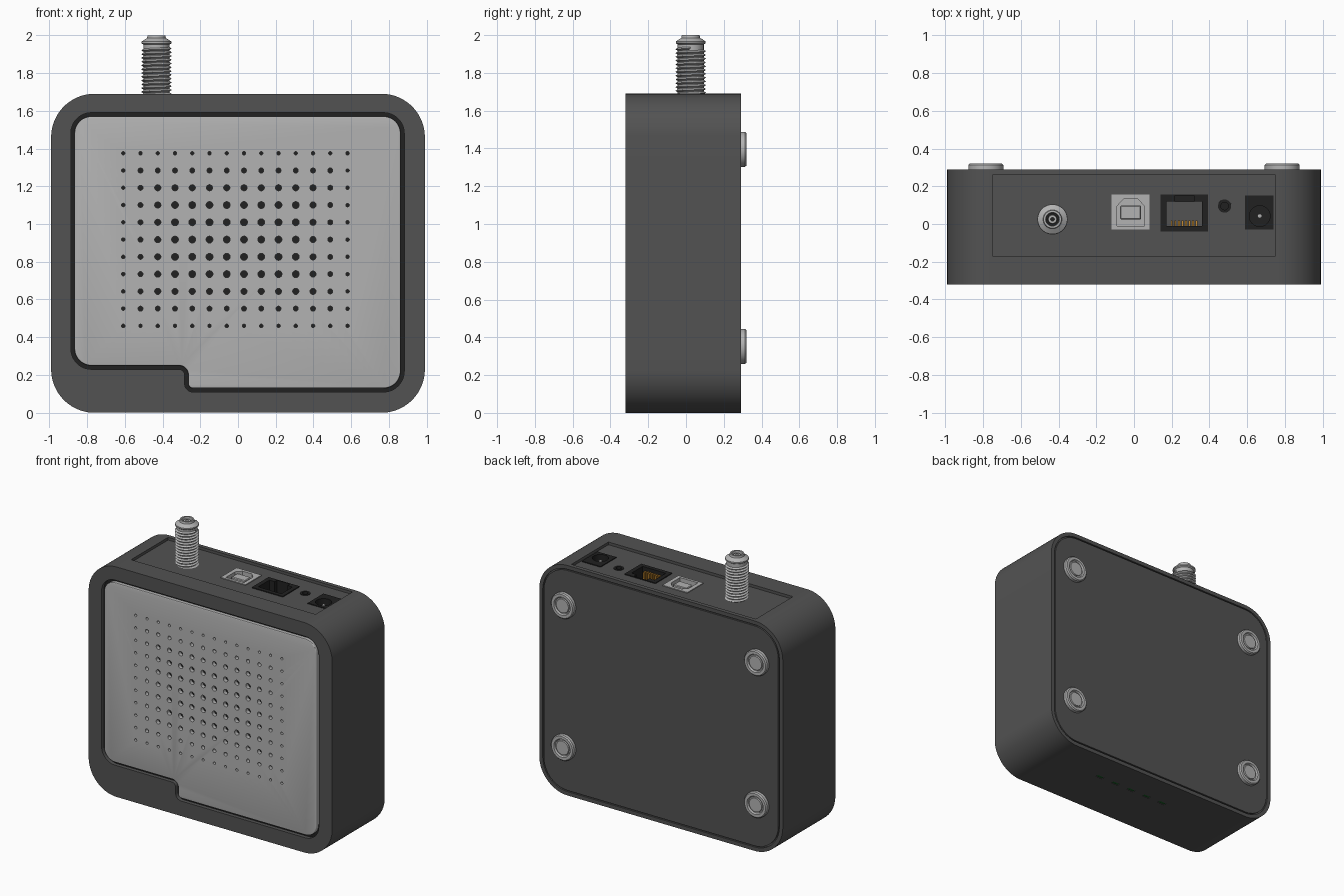
import bpy, bmesh, math
from mathutils import Matrix, Vector

if "Cube" in bpy.data.objects:
    bpy.data.objects.remove(bpy.data.objects["Cube"])


def material(name, r, g, b):
    m = bpy.data.materials.new(name)
    m.diffuse_color = (r, g, b, 1)
    m.use_nodes = True
    m.node_tree.nodes["Principled BSDF"].inputs["Base Color"].default_value = m.diffuse_color
    return m


DARK = material("dark_grey", .085, .085, .085)
BLACK = material("black", .015, .015, .015)
LIGHT = material("light_grey", .45, .45, .45)
GOLD = material("gold", .6, .27, .03)
GREEN = material("green", .01, .12, .02)


def finish(name, bm, mat=None, turn=None):
    bmesh.ops.remove_doubles(bm, verts=bm.verts, dist=1e-5)
    bmesh.ops.recalc_face_normals(bm, faces=bm.faces)
    if turn:
        bm.transform(turn)
    me = bpy.data.meshes.new(name)
    bm.to_mesh(me)
    bm.free()
    ob = bpy.data.objects.new(name, me)
    bpy.context.collection.objects.link(ob)
    if mat:
        me.materials.append(mat)
    return ob


def fillet(corners, seg=12):
    """Round the corners (x, y, radius) of a polygon."""
    out, n = [], len(corners)
    for i, (x, y, r) in enumerate(corners):
        p = Vector((x, y))
        a = (Vector(corners[i - 1][:2]) - p).normalized()
        b = (Vector(corners[(i + 1) % n][:2]) - p).normalized()
        if r <= 0:
            out.append(p)
            continue
        c = p + (a + b) * r  # right-angled corners only
        for k in range(seg + 1):
            t = k / seg * math.pi / 2
            out.append(c - b * r * math.cos(t) - a * r * math.sin(t))
    return out


def rect(x0, x1, y0, y1, r=0, seg=12):
    return fillet([(x0, y0, r), (x1, y0, r), (x1, y1, r), (x0, y1, r)], seg)


def prism(name, outline, lo, hi, mat=None, axis="Z"):
    bm = bmesh.new()
    place = (lambda p, h: (p[0], p[1], h)) if axis == "Z" else (lambda p, h: (p[0], h, p[1]))
    a = [bm.verts.new(place(p, lo)) for p in outline]
    b = [bm.verts.new(place(p, hi)) for p in outline]
    bm.faces.new(a)
    bm.faces.new(b)
    for i in range(len(a)):
        j = (i + 1) % len(a)
        bm.faces.new((a[i], a[j], b[j], b[i]))
    return finish(name, bm, mat)


def lathe(name, profile, loc, mat=None, axis="Z", seg=40):
    """Closed profile (radius, height) turned about an axis."""
    bm = bmesh.new()
    rings = [[bm.verts.new((r * math.cos(2 * math.pi * i / seg), r * math.sin(2 * math.pi * i / seg), h))
              for i in range(seg)] for r, h in profile]
    for k, ring in enumerate(rings):
        nxt = rings[(k + 1) % len(rings)]
        if profile[k][0] == 0 and profile[(k + 1) % len(rings)][0] == 0:
            continue
        for i in range(seg):
            j = (i + 1) % seg
            bm.faces.new((ring[i], ring[j], nxt[j], nxt[i]))
    bmesh.ops.remove_doubles(bm, verts=bm.verts, dist=1e-5)
    turn = Matrix.Translation(loc)
    if axis == "Y":
        turn = turn @ Matrix.Rotation(-math.pi / 2, 4, "X")
    return finish(name, bm, mat, turn)


def apply(ob, mod):
    bpy.context.view_layer.objects.active = ob
    bpy.ops.object.modifier_apply(modifier=mod.name)


def cut(ob, *cutters):
    for c in cutters:
        m = ob.modifiers.new("cut", "BOOLEAN")
        m.operation, m.solver, m.object = "DIFFERENCE", "EXACT", c
        apply(ob, m)
        bpy.data.objects.remove(c)


def bevel(ob, width, seg=3):
    m = ob.modifiers.new("bevel", "BEVEL")
    m.width, m.segments, m.limit_method, m.angle_limit = width, seg, "ANGLE", math.radians(40)
    apply(ob, m)


def case_outline(d):
    return rect(-.99 + d, .99 - d, d, 1.69 - d, .23 - d, 20)


def panel_outline(d):
    l, r, t, b, sx, sz = -.886 + d, .881 - d, 1.59 - d, .11 + d, -.283 + d, .23 + d
    return fillet([(l, t, .11 - d), (r, t, .11 - d), (r, b, .11 - d),
                   (sx, b, .045 - d), (sx, sz, .03 + d), (l, sz, .11 - d)])


# case with front recess, rear recess and connector bay
FLOOR = 1.67
case = prism("case", case_outline(0), -.32, .29, DARK, "Y")
cut(case,
    prism("c", panel_outline(0), -.35, -.275, axis="Y"),
    prism("c", case_outline(.028), .278, .35, axis="Y"),
    prism("c", rect(-.75, .75, -.17, .26), FLOOR, 1.8))
prism("rear_cover", case_outline(.037), .27, .29, DARK, "Y")

# front panel with graded vent holes over a black backing
prism("panel_backing", panel_outline(-.003), -.292, -.27, BLACK, "Y")
panel = prism("front_panel", panel_outline(.02), -.32, -.286, LIGHT, "Y")
bevel(panel, .006)
bm = bmesh.new()
for i in range(14):
    for j in range(11):
        ring = min(i, 13 - i, j, 10 - j)
        rad = (.0095, .0135, .0165, .0185)[min(ring, 3)]
        bmesh.ops.create_cone(
            bm, cap_ends=True, segments=14, radius1=rad, radius2=rad, depth=.1,
            matrix=Matrix.Translation((-.608 + i * .0914, -.3, .46 + j * .0915))
            @ Matrix.Rotation(math.pi / 2, 4, "X"))
cut(panel, finish("c", bm))

# pockets for the ports
USB, LAN, PWR = (-.12, .083, -.03, .155), (.14, .392, -.04, .155), (.588, .74, -.03, .152)
for box in (USB, LAN, PWR):
    cut(case, prism("c", rect(*box), 1.45, 1.75))
cut(case, lathe("c", [(0, 1.55), (.035, 1.55), (.035, 1.75), (0, 1.75)], (.48, .095, 0)))

# square data port
usb = prism("square_port", rect(*USB), 1.45, FLOOR + .006, LIGHT)
d_shape = [(-.09, -.01), (.055, -.01), (.055, .095), (.02, .132), (-.055, .132), (-.09, .095)]
cut(usb, prism("c", d_shape, 1.58, 1.75))
bevel(prism("square_port_tongue", rect(-.073, .038, .025, .097), 1.57, FLOOR, LIGHT), .005, 1)

# network port with gold contacts
lan = prism("network_port", rect(*LAN), 1.45, FLOOR + .006, BLACK)
cut(lan, prism("c", [(.172, -.01), (.36, -.01), (.36, .118), (.32, .118), (.32, .148),
                     (.215, .148), (.215, .118), (.172, .118)], 1.48, 1.75))
prism("network_port_floor", rect(.17, .362, -.012, .12), 1.47, 1.49, DARK)
for k in range(8):
    x = .2 + k * .0188
    prism("network_contact", rect(x - .005, x + .005, -.012, .018), 1.485, 1.65, GOLD)

# reset button
lathe("reset_bezel", [(.02, 1.55), (.035, 1.55), (.035, FLOOR + .004), (.02, FLOOR + .004)],
      (.48, .095, 0), BLACK, seg=24)
lathe("reset_button", [(0, 1.55), (.02, 1.55), (.02, 1.65), (0, 1.65)], (.48, .095, 0), BLACK, seg=24)

# power socket
pwr = prism("power_socket", rect(*PWR), 1.45, FLOOR + .006, BLACK)
cut(pwr, lathe("c", [(0, 1.52), (.055, 1.52), (.055, 1.75), (0, 1.75)], (.666, .042, 0)))
lathe("power_pin", [(0, 1.5), (.012, 1.5), (.012, 1.655), (0, 1.66)], (.666, .042, 0), LIGHT, seg=16)

# coaxial connector: core, helical thread, insulator and collar
CO = (-.432, .025, 0)
lathe("coax_core", [(0, 1.6), (.069, 1.6), (.069, 1.95), (.079, 1.957), (.079, 1.967), (.05, 1.985),
                    (.047, 2), (.036, 2), (.034, 1.965), (0, 1.965)], CO, LIGHT, seg=48)
bm = bmesh.new()
N, PITCH, ROWS = 48, .02, 32
grid = []
for j in range(ROWS):
    r = .066 if j % 2 or j >= ROWS - 2 else .081
    grid.append([bm.verts.new((r * math.cos(2 * math.pi * i / N), r * math.sin(2 * math.pi * i / N),
                               1.63 + (j / 2 + i / N) * PITCH)) for i in range(N)])
for j in range(ROWS - 3):
    for i in range(N - 1):
        bm.faces.new((grid[j][i], grid[j][i + 1], grid[j + 1][i + 1], grid[j + 1][i]))
    bm.faces.new((grid[j][N - 1], grid[j + 2][0], grid[j + 3][0], grid[j + 1][N - 1]))
finish("coax_thread", bm, LIGHT, Matrix.Translation(CO))
lathe("coax_insulator", [(0, 1.96), (.035, 1.96), (.035, 1.975), (0, 1.975)], CO, BLACK)
lathe("coax_collar", [(.01, 1.965), (.025, 1.965), (.022, 1.99), (.01, 1.99)], CO, LIGHT)

# four rear feet with a raised centre button
for x in (-.785, .785):
    for z in (.352, 1.395):
        lathe("foot", [(0, 0), (.093, 0), (.093, .022), (.086, .03), (.066, .03), (.06, .018),
                       (.053, .018), (.05, .026), (0, .026)], (x, .29, z), LIGHT, "Y", 48)

# status lights under the case
for k in range(5):
    x = .36 - k * .14
    cut(case, prism("c", rect(x - .028, x + .028, .05, .074), -.05, .012))
    prism("status_light", rect(x - .028, x + .028, .05, .074), .004, .02, GREEN)

# smooth curved sides, keep hard edges
for ob in bpy.context.scene.objects:
    ob.select_set(True)
bpy.context.view_layer.objects.active = case
bpy.ops.object.shade_smooth_by_angle(angle=math.radians(30))
